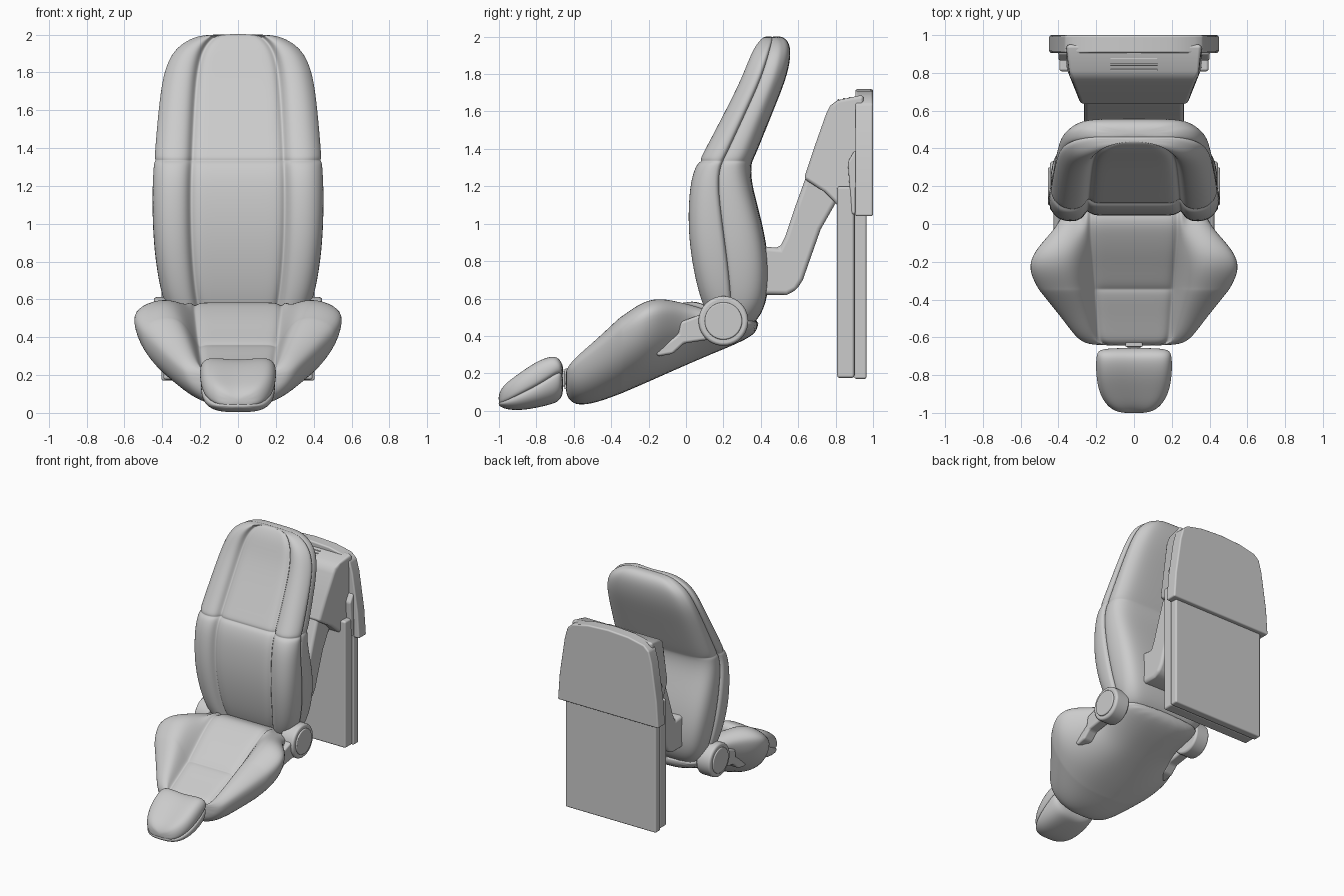
import bpy, bmesh, math
from mathutils import Vector

if "Cube" in bpy.data.objects:
    bpy.data.objects.remove(bpy.data.objects["Cube"])


def finish(name, bm, smooth=True):
    bmesh.ops.recalc_face_normals(bm, faces=bm.faces)
    me = bpy.data.meshes.new(name)
    bm.to_mesh(me)
    bm.free()
    ob = bpy.data.objects.new(name, me)
    bpy.context.collection.objects.link(ob)
    for p in me.polygons:
        p.use_smooth = smooth
    return ob


def loft(name, rings, levels=2):
    """Skin a list of equal-length rings, cap the ends and subdivide."""
    bm = bmesh.new()
    rows = [[bm.verts.new(p) for p in ring] for ring in rings]
    n = len(rows[0])
    for a, b in zip(rows, rows[1:]):
        for i in range(n):
            j = (i + 1) % n
            bm.faces.new((a[i], a[j], b[j], b[i]))
    bm.faces.new(rows[0])
    bm.faces.new(rows[-1])
    ob = finish(name, bm)
    sub = ob.modifiers.new("smooth", "SUBSURF")
    sub.levels = sub.render_levels = levels
    return ob


def prism(name, pts, lo, hi, axis="x", bevel=0.015, width=None):
    """Extrude a profile along x or y; width(y) optionally tapers x."""
    bm = bmesh.new()
    ends = []
    for d in (lo, hi):
        ps = [(d, a, b) if axis == "x" else (a, d, b) for a, b in pts]
        ends.append([bm.verts.new(p) for p in ps])
    n = len(pts)
    for i in range(n):
        j = (i + 1) % n
        bm.faces.new((ends[0][i], ends[0][j], ends[1][j], ends[1][i]))
    bm.faces.new(ends[0])
    bm.faces.new(ends[1])
    if width:
        for v in bm.verts:
            v.co.x *= width(v.co.y)
    ob = finish(name, bm)
    bev = ob.modifiers.new("bevel", "BEVEL")
    bev.width, bev.segments, bev.limit_method = bevel, 3, "ANGLE"
    bev.harden_normals = True
    return ob


def mirrored(half):
    """Close a half section whose first and last points lie on x = 0."""
    return half + [(-x, v) for x, v in reversed(half[1:-1])]


def rect(a0, a1, b0, b1):
    return [(a0, b0), (a1, b0), (a1, b1), (a0, b1)]


# backrest: z, front y, back y, half width, seam inset
BACK = [(0.44, .16, .33, .29, 0), (0.49, .12, .39, .35, 0), (0.60, .07, .44, .40, 0),
        (0.80, .025, .445, .437, 0), (1.00, .005, .41, .452, 0), (1.20, .015, .353, .452, 0),
        (1.29, .04, .347, .446, 0), (1.325, .06, .352, .443, 0), (1.335, .066, .356, .441, .014),
        (1.345, .07, .36, .44, 0), (1.40, .10, .385, .437, 0), (1.60, .205, .465, .42, 0),
        (1.76, .285, .53, .40, 0), (1.86, .325, .555, .37, 0), (1.93, .355, .56, .325, 0),
        (1.98, .39, .545, .25, 0), (2.003, .42, .51, .17, 0)]
cushion, shell = [], []
for z, yf, yb, w, g in BACK:
    t = yb - yf
    k = min(1, t / .25)
    m = yf + .5 * t
    s = .55 * w
    yf += g
    w -= g * .5
    r = .035 * k
    half = [(0, yf + r), (.6 * s, yf + r), (s - .02, yf + r), (s, yf + 2 * r), (s + .02, yf + .6 * r),
            (s + .35 * (w - s), yf), (s + .75 * (w - s), yf + .01 * k), (w, yf + .07 * k),
            (w + .002, m - .03 * k), (w - .015, m), (0, m)]
    cushion.append([(x, y, z) for x, y in mirrored(half)])
    half = [(0, m - .03 * k), (w - .04, m - .03 * k), (w - .012, m - .01 * k), (w - .008, m + .2 * t),
            (w - .03, yb - .05 * k), (.8 * w, yb - .01 * k), (.5 * w, yb), (0, yb)]
    shell.append([(x, y, z) for x, y in mirrored(half)])
loft("backrest_cushion", cushion)
loft("backrest_shell", shell)

# seat: y, half width, panel half width, panel z, bolster z, bottom z, panel seam depth
SEAT = [(-.645, .21, .14, .20, .21, .10, 0), (-.625, .28, .18, .235, .25, .055, 0),
        (-.58, .325, .19, .255, .30, .025, 0), (-.48, .40, .195, .30, .385, .04, 0),
        (-.36, .50, .205, .36, .50, .085, 0), (-.345, .51, .205, .367, .51, .09, .014),
        (-.33, .52, .207, .376, .52, .097, 0), (-.24, .565, .215, .435, .585, .135, 0),
        (-.15, .54, .222, .50, .61, .175, 0), (-.05, .445, .23, .56, .59, .22, 0),
        (.03, .385, .23, .595, .57, .255, 0), (.12, .365, .23, .56, .54, .295, 0),
        (.28, .35, .22, .50, .50, .36, 0), (.39, .30, .18, .49, .48, .42, 0)]
rings = []
for y, w, s, zc, zt, zb, g in SEAT:
    d = w - s
    h = zt - zb
    half = [(0, zc - g), (.6 * s, zc - g), (s - .02, zc - g), (s, zc - .025), (s + .02, zc + .01),
            (s + .3 * d, zt - .01), (s + .65 * d, zt), (w - .03 * d, zt - .10 * h), (w, zt - .24 * h),
            (.93 * w, zb + .48 * h), (.72 * w, zb + .2 * h), (.4 * w, zb + .02 * h), (0, zb)]
    rings.append([(x, y, z) for x, z in mirrored(half)])
loft("seat_cushion", rings)

# front pad: y, half width, bottom z, seam z, top z
PAD = [(-1.003, .07, .03, .05, .09), (-.975, .135, .01, .055, .14), (-.90, .185, 0, .09, .195),
       (-.80, .202, .015, .14, .265), (-.72, .202, .035, .19, .295), (-.68, .196, .05, .215, .285),
       (-.655, .17, .09, .20, .24)]
top, base = [], []
for y, w, zb, zm, zt in PAD:
    half = [(0, zm - .02), (.9 * w, zm - .02), (w, zm + .01), (w, zm + .6 * (zt - zm)),
            (.85 * w, zt), (.5 * w, zt), (0, zt - .012)]
    top.append([(x, y, z) for x, z in mirrored(half)])
    half = [(0, zm), (.9 * w, zm), (.985 * w, zm - .015), (.95 * w, zb + .45 * (zm - zb)),
            (.7 * w, zb + .1 * (zm - zb)), (.35 * w, zb), (0, zb)]
    base.append([(x, y, z) for x, z in mirrored(half)])
loft("front_pad_cushion", top)
loft("front_pad_base", base)
prism("front_pad_neck", rect(-.69, -.60, .13, .21), -.035, .035, bevel=.01)
prism("front_pad_neck_collar", rect(-.65, -.62, .115, .225), -.045, .045, bevel=.006)

# recliner hubs with raised caps, and the levers in front of them
LEVER = [(.12, .53), (-.03, .475), (-.04, .41), (-.17, .315), (-.15, .29), (-.07, .305), (-.01, .36), (.12, .38)]


def disc(name, r, x0, x1, bevel):
    pts = [(.2 + r * math.cos(a), .48 + r * math.sin(a))
           for a in (2 * math.pi * i / 40 for i in range(40))]
    prism(name, pts, x0, x1, bevel=bevel)


for side, sx in (("right", 1), ("left", -1)):
    disc(side + "_hub", .133, sx * .32, sx * .445, .018)
    disc(side + "_hub_cap", .10, sx * .40, sx * .455, .008)
    prism(side + "_lever", LEVER, sx * .34, sx * .425, bevel=.015)
    prism(side + "_mount_wing", [(.90, 1.39), (.96, 1.39), (.96, 1.05), (.885, 1.05), (.865, 1.33)],
          sx * .30, sx * .40, bevel=.012)

# support arm behind the backrest
ARM = [(.40, .88), (.50, .87), (.53, .93), (.58, 1.08), (.645, 1.26), (.86, 1.26), (.80, 1.11),
       (.72, .97), (.66, .80), (.625, .70), (.59, .645), (.54, .62), (.40, .62)]
prism("support_arm", ARM, -.265, .265, bevel=.025)

# wall mount: housing, cover and lower panel
HOUSING = [(.63, 1.24), (.69, 1.42), (.75, 1.59), (.77, 1.63), (.81, 1.66), (.95, 1.69),
           (.95, 1.05), (.83, 1.06), (.81, 1.10), (.74, 1.17)]
prism("mount_housing", HOUSING, -1, 1, bevel=.02,
      width=lambda y: .28 + .08 * min(1, max(0, (y - .63) / .2)))
COVER = [(0, 1.04), (.45, 1.04), (.435, 1.25), (.39, 1.55), (.365, 1.64), (.32, 1.68), (.18, 1.71), (0, 1.72)]
prism("mount_cover", mirrored(COVER), .905, 1.0, axis="y", bevel=.012)
prism("lower_panel_front", rect(.808, .90, .175, 1.2), -.395, .395, bevel=.015)
prism("lower_panel_back", rect(.90, .965, .17, 1.2), -.405, .405, bevel=.012)
for i in range(3):
    y = .81 + .03 * i
    z = 1.66 + (y - .81) * .21
    prism("vent_slat", rect(y, y + .01, z - .01, z + .006), -.125, .125, bevel=.003)
